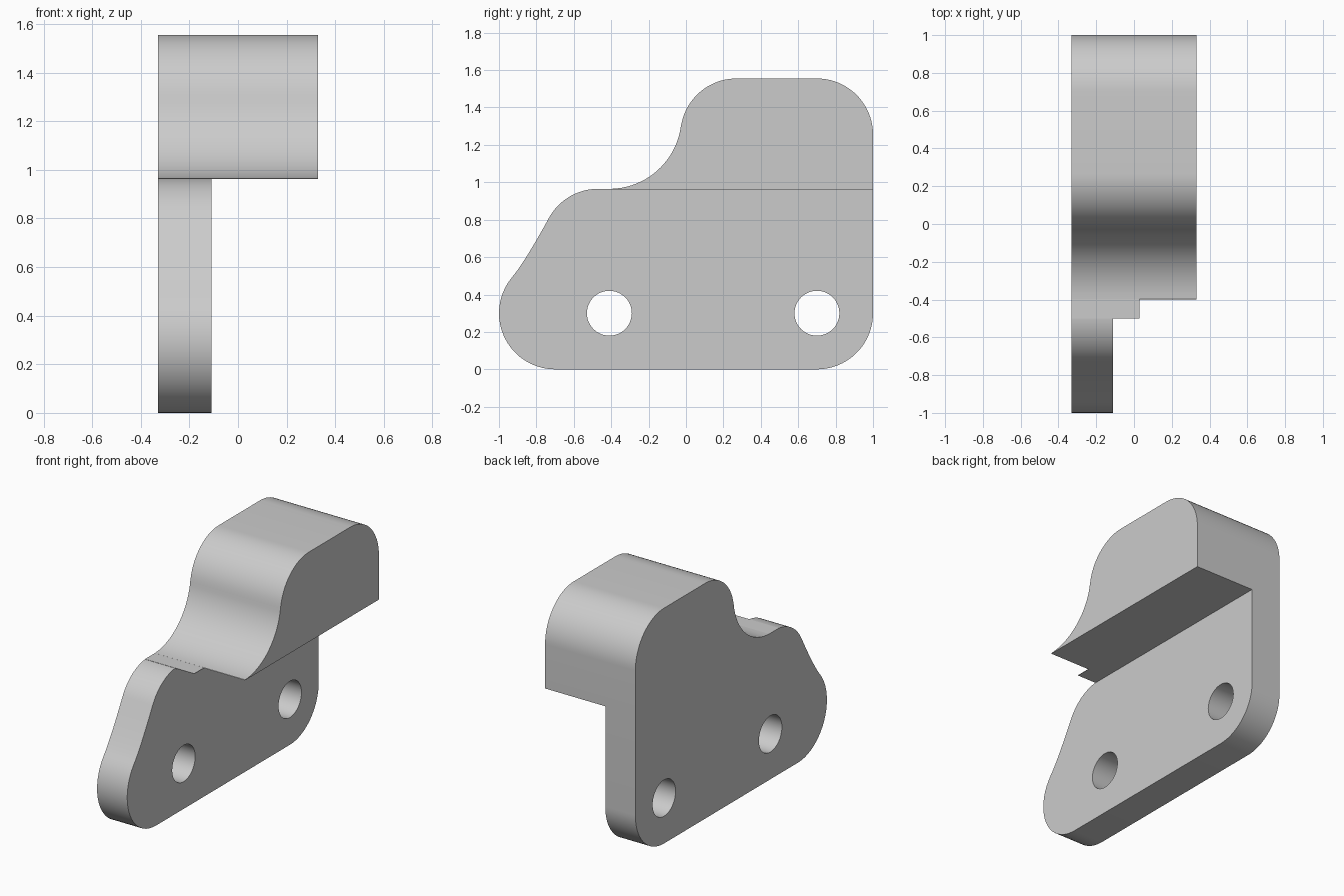
import bpy
import bmesh
from math import sin, cos, radians

if "Cube" in bpy.data.objects:
    bpy.data.objects.remove(bpy.data.objects["Cube"], do_unlink=True)

# One plain grey for the whole bracket
GREY = (0.6, 0.6, 0.6, 1)
grey = bpy.data.materials.new("plain grey")
grey.use_nodes = True
grey.diffuse_color = GREY
grey.node_tree.nodes["Principled BSDF"].inputs["Base Color"].default_value = GREY

LEFT, RIGHT = -0.33, 0.33      # full width
PLATE_X = -0.11                # inner face of the plate
SEAM, SHELF = 0.965, 0.962     # plate top and block underside
R = 0.3                        # common corner radius


def arc(y, z, r, start, end, steps=20):
    """Points of an arc in the side plane, angles in degrees."""
    angles = [radians(start + (end - start) * i / steps) for i in range(steps + 1)]
    return [(y + r * cos(a), z + r * sin(a)) for a in angles]


def bezier(a, b, c, steps=10):
    """Inner points of a quadratic curve."""
    ts = [i / steps for i in range(1, steps)]
    return [tuple((1 - t) ** 2 * p + 2 * t * (1 - t) * q + t * t * s
                  for p, q, s in zip(a, b, c)) for t in ts]


def extrude(name, profile, x0, x1):
    """Solid made by sweeping a side profile along x."""
    bm = bmesh.new()
    face = bm.faces.new([bm.verts.new((x0, y, z)) for y, z in profile])
    swept = bmesh.ops.extrude_face_region(bm, geom=[face])["geom"]
    verts = [v for v in swept if isinstance(v, bmesh.types.BMVert)]
    bmesh.ops.translate(bm, vec=(x1 - x0, 0, 0), verts=verts)
    bmesh.ops.recalc_face_normals(bm, faces=bm.faces)
    mesh = bpy.data.meshes.new(name)
    bm.to_mesh(mesh)
    bm.free()
    mesh.materials.append(grey)
    obj = bpy.data.objects.new(name, mesh)
    bpy.context.collection.objects.link(obj)
    return obj


def combine(target, tool, operation):
    """Apply a boolean and discard the tool."""
    mod = target.modifiers.new(operation, 'BOOLEAN')
    mod.operation, mod.object, mod.solver = operation, tool, 'EXACT'
    bpy.context.view_layer.objects.active = target
    bpy.ops.object.modifier_apply(modifier=mod.name)
    bpy.data.objects.remove(tool, do_unlink=True)


# Mounting plate with a rounded toe and sloping front shoulder
toe = arc(-0.7, R, R, 270, 140)
shoulder = arc(-0.47, SEAM - R, R, 151, 90)
slope = bezier(toe[-1], (-0.864, 0.57), shoulder[0])
heel = arc(0.7, R, R, 0, -90)
bracket = extrude("bracket", toe + slope + shoulder + [(1, SEAM)] + heel, LEFT, PLATE_X)

# Overhanging block with a concave front sweep
sweep = arc(-0.41, 1.351, 0.386, -88, -8)
crown = arc(0.27, 1.255, R, 172, 90)
back = arc(0.7, 1.255, R, 90, 0)
block = extrude("overhang_block",
                [(-0.4, SHELF)] + sweep + crown[1:] + back + [(1, SHELF)], LEFT, RIGHT)
combine(bracket, block, 'UNION')

# Thin lip in front of the block
lip = extrude("front_lip", [(-0.5, SHELF), (-0.5, SEAM), (-0.38, SEAM), (-0.38, SHELF)],
              LEFT, 0.03)
combine(bracket, lip, 'UNION')

# Two bolt holes
for y in (-0.41, 0.7):
    hole = extrude("hole_cutter", arc(y, 0.3, 0.12, 0, 360, 48)[:-1], LEFT - 0.1, PLATE_X + 0.1)
    hole.hide_render = True
    combine(bracket, hole, 'DIFFERENCE')

# Smooth curved walls, crisp rims
bpy.ops.object.select_all(action='DESELECT')
bracket.select_set(True)
bpy.context.view_layer.objects.active = bracket
bpy.ops.object.shade_smooth_by_angle(angle=radians(30))
